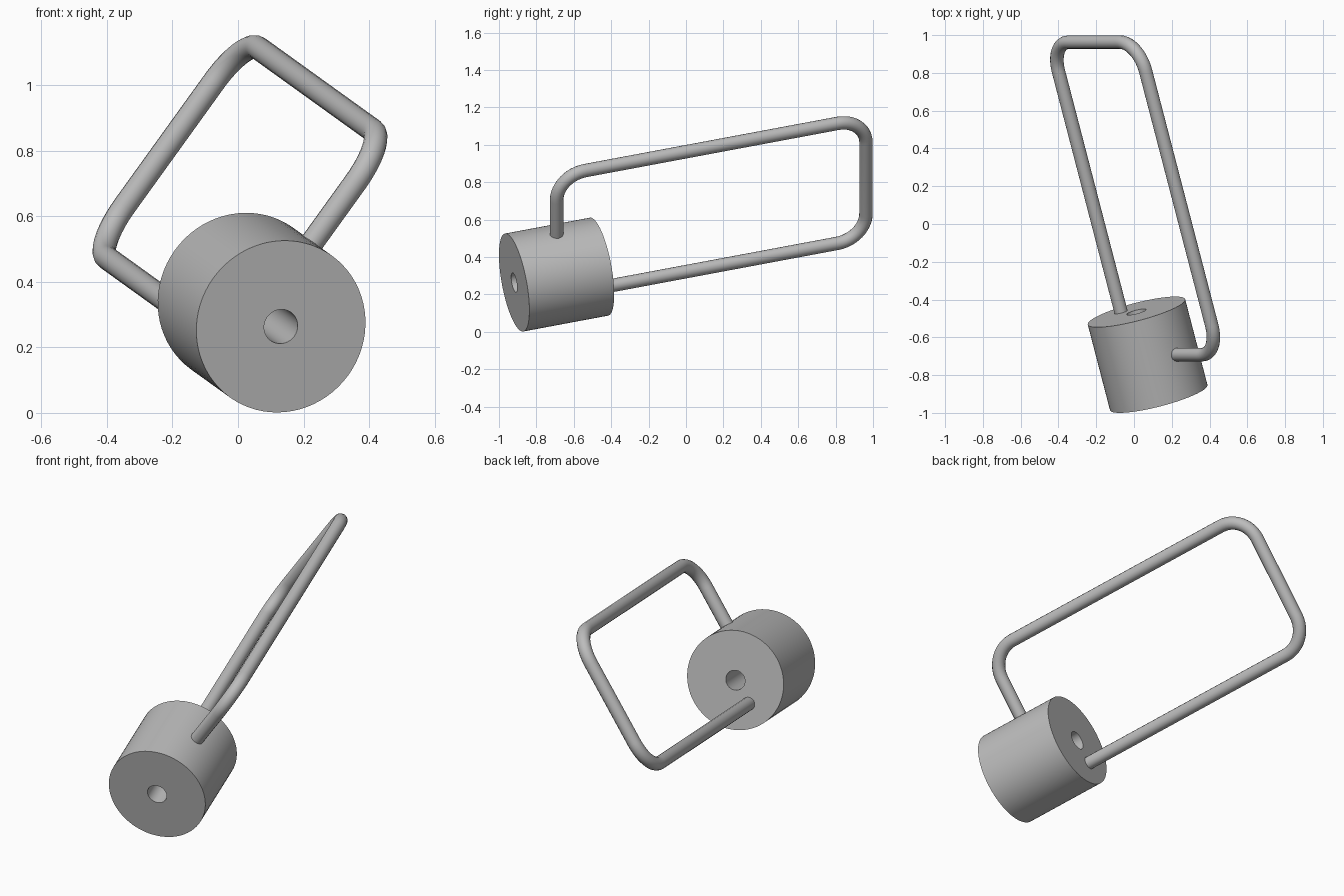
import bpy, bmesh, math
from mathutils import Vector, Matrix

cube = bpy.data.objects.get("Cube")
if cube:
    bpy.data.objects.remove(cube, do_unlink=True)

grey = bpy.data.materials.new("plain grey")
grey.use_nodes = True
colour = (0.5, 0.5, 0.5, 1)
grey.diffuse_color = colour
grey.node_tree.nodes["Principled BSDF"].inputs["Base Color"].default_value = colour

# Tilted frame: X runs along the weight's axis, Z along the wire's short sides
axis = Vector((-0.2475, 0.952, 0.178)).normalized()
up = Vector((0.584, 0, 0.811))
up = (up - axis * up.dot(axis)).normalized()
side = up.cross(axis)
frame = Matrix.Translation((0.072, -0.692, 0.306)) @ Matrix((axis, side, up)).transposed().to_4x4()


def finish(obj):
    obj.matrix_world = frame
    bpy.ops.object.select_all(action="DESELECT")
    bpy.context.view_layer.objects.active = obj
    obj.select_set(True)
    if obj.type == "CURVE":
        bpy.ops.object.convert(target="MESH")
        obj = bpy.context.object
    obj.data.materials.clear()
    obj.data.materials.append(grey)
    bpy.ops.object.shade_smooth_by_angle(angle=math.radians(35))


# Drum weight with a bore through it: a rectangular section turned about X
RADIUS, BORE, HALF, SIDES = 0.2665, 0.053, 0.238, 72
section = [(-HALF, BORE), (-HALF, RADIUS), (HALF, RADIUS), (HALF, BORE)]
bm = bmesh.new()
rings = []
for i in range(SIDES):
    t = 2 * math.pi * i / SIDES
    rings.append([bm.verts.new((x, r * math.cos(t), r * math.sin(t))) for x, r in section])
for i in range(SIDES):
    a, b = rings[i], rings[(i + 1) % SIDES]
    for j in range(4):
        k = (j + 1) % 4
        bm.faces.new((a[j], a[k], b[k], b[j]))
bmesh.ops.recalc_face_normals(bm, faces=bm.faces)
mesh = bpy.data.meshes.new("drum_weight")
bm.to_mesh(mesh)
bm.free()
drum = bpy.data.objects.new("drum_weight", mesh)
bpy.context.collection.objects.link(drum)
finish(drum)

# Bent wire loop: straight runs joined by round bends
BEND, TOP, LOW, FAR = 0.16, 0.65, -0.14, 1.737
corners = [Vector(p) for p in ((0, 0, 0.2), (0, 0, TOP), (FAR, 0, TOP), (FAR, 0, LOW), (HALF - 0.03, 0, LOW))]
path = [corners[0]]
for before, corner, after in zip(corners, corners[1:], corners[2:]):
    d_in = (before - corner).normalized() * BEND
    d_out = (after - corner).normalized() * BEND
    for i in range(13):
        t = math.pi / 2 * i / 12
        path.append(corner + d_in * (1 - math.sin(t)) + d_out * (1 - math.cos(t)))
path.append(corners[-1])

curve = bpy.data.curves.new("wire_loop", "CURVE")
curve.dimensions = "3D"
curve.bevel_depth = 0.036
curve.bevel_resolution = 6
curve.use_fill_caps = True
spline = curve.splines.new("POLY")
spline.points.add(len(path) - 1)
for point, co in zip(spline.points, path):
    point.co = (*co, 1)
wire = bpy.data.objects.new("wire_loop", curve)
bpy.context.collection.objects.link(wire)
finish(wire)
